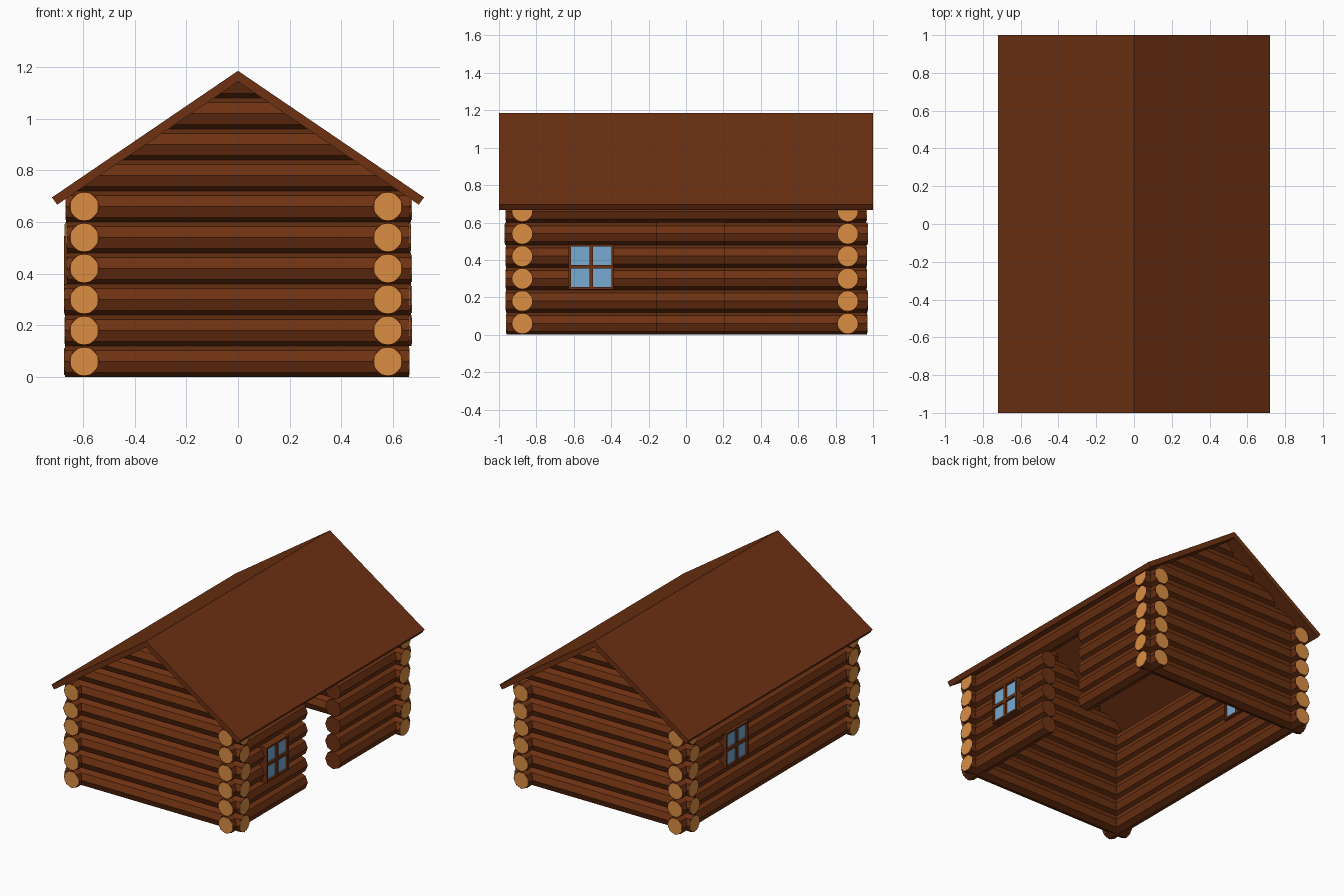
import bpy, bmesh, math, random
from mathutils import Matrix, Vector

cube = bpy.data.objects.get("Cube")
if cube:
    bpy.data.objects.remove(cube)
random.seed(4)


def material(name, rgb):
    m = bpy.data.materials.new(name)
    m.use_nodes = True
    m.diffuse_color = (*rgb, 1)
    m.node_tree.nodes["Principled BSDF"].inputs["Base Color"].default_value = (*rgb, 1)
    return m


WOOD = material("brown_wood", (0.155, 0.031, 0.006))
CUT = material("cut_wood", (0.70, 0.27, 0.055))
GLASS = material("window_blue", (0.19, 0.40, 0.64))

R = 0.06                          # log radius
LEFT_X, RIGHT_X = 0.58, -0.595    # side wall centre lines
FRONT_Y, BACK_Y = -0.875, 0.865   # end wall centre lines
ROWS = 6
RIDGE, EAVE_X, EAVE_Z = 1.185, 0.72, 0.695
SLOPE = (RIDGE - EAVE_Z) / EAVE_X
UNDER = RIDGE - 0.042             # underside of the ridge


def finish(name, bm, mats):
    bmesh.ops.recalc_face_normals(bm, faces=bm.faces)
    mesh = bpy.data.meshes.new(name)
    bm.to_mesh(mesh)
    bm.free()
    for m in mats:
        mesh.materials.append(m)
    ob = bpy.data.objects.new(name, mesh)
    bpy.context.collection.objects.link(ob)
    return ob


def prism(bm, axis, start, end, centre, radius, turn, mat):
    """Octagonal cylinder along x or y between start and end."""
    rot = Matrix.Rotation(math.pi / 2, 4, 'Y' if axis == 'x' else 'X')
    mid = (start + end) / 2
    loc = (mid, *centre) if axis == 'x' else (centre[0], mid, centre[1])
    made = bmesh.ops.create_cone(
        bm, cap_ends=True, segments=8, radius1=radius, radius2=radius, depth=end - start,
        matrix=Matrix.Translation(loc) @ rot @ Matrix.Rotation(turn, 4, 'Z'))
    for f in {f for v in made["verts"] for f in v.link_faces}:
        f.material_index = mat


def log(bm, axis, start, end, centre, cut_start=True, cut_end=True):
    prism(bm, axis, start, end, centre, R, 0, 0)
    for used, p, d in ((cut_start, start, -1), (cut_end, end, 1)):
        if used:
            a, b = sorted((p - d * 0.002, p + d * 0.003))
            prism(bm, axis, a, b, centre, 0.056, math.pi / 8, 1)


def jitter():
    return random.uniform(-0.006, 0.006)


def box(bm, lo, hi):
    lo, hi = Vector(lo), Vector(hi)
    size = Matrix.Diagonal((*(hi - lo), 1))
    bmesh.ops.create_cube(bm, size=1, matrix=Matrix.Translation((lo + hi) / 2) @ size)


# End walls: logs along x, with gable logs trimmed under the roof
for name, y in (("front", FRONT_Y), ("back", BACK_Y)):
    bm = bmesh.new()
    for i in range(ROWS):
        log(bm, 'x', -0.666 + jitter(), 0.666 + jitter(), (y, R + 2 * R * i))
    finish(name + "_wall_logs", bm, [WOOD, CUT])

    bm = bmesh.new()
    for i in range(ROWS, ROWS + 4):
        prism(bm, 'x', -0.64, 0.64, (y, R + 2 * R * i), R, 0, 0)
    for side in (-1, 1):
        geom = bm.verts[:] + bm.edges[:] + bm.faces[:]
        cut = bmesh.ops.bisect_plane(bm, geom=geom, plane_co=(0, 0, UNDER + 0.005),
                                     plane_no=(side * SLOPE, 0, 1), clear_outer=True)
        edges = [e for e in cut["geom_cut"] if isinstance(e, bmesh.types.BMEdge)]
        bmesh.ops.holes_fill(bm, edges=edges, sides=0)
    finish(name + "_gable_logs", bm, [WOOD])

# Side walls: logs along y, with a doorway in the left wall
DOOR = (-0.155, 0.205)
for name, x in (("left", LEFT_X), ("right", RIGHT_X)):
    bm = bmesh.new()
    for i in range(ROWS):
        centre = (x, R + 2 * R * i)
        y0, y1 = -0.963 + jitter(), 0.966 + jitter()
        if name == "left" and i < ROWS - 1:
            log(bm, 'y', y0, DOOR[0], centre, cut_end=False)
            log(bm, 'y', DOOR[1], y1, centre, cut_start=False)
        else:
            log(bm, 'y', y0, y1, centre)
    finish(name + "_wall_logs", bm, [WOOD, CUT])

# Windows: crossed frame bars around a pane, through the wall
HALF, BAR, DEPTH = 0.12, 0.012, 0.078
for name, x, y, z in (("left", LEFT_X, -0.507, 0.363), ("right", RIGHT_X, 0.40, 0.425)):
    bm = bmesh.new()
    for off, w in ((-HALF + BAR / 2, BAR), (0, 0.02), (HALF - BAR / 2, BAR)):
        box(bm, (x - DEPTH, y + off - w / 2, z - HALF), (x + DEPTH, y + off + w / 2, z + HALF))
        box(bm, (x - DEPTH, y - HALF, z + off - w / 2), (x + DEPTH, y + HALF, z + off + w / 2))
    finish(name + "_window_frame", bm, [WOOD])
    bm = bmesh.new()
    p = HALF - BAR / 2
    box(bm, (x - 0.064, y - p, z - p), (x + 0.064, y + p, z + p))
    finish(name + "_window_pane", bm, [GLASS])

# Roof: two slabs meeting at the ridge
bm = bmesh.new()
inner = EAVE_X - 0.02
for s in (-1, 1):
    profile = [(0, RIDGE), (s * EAVE_X, EAVE_Z),
               (s * inner, UNDER - SLOPE * inner), (0, UNDER)]
    face = bm.faces.new([bm.verts.new((px, -1, pz)) for px, pz in profile])
    out = bmesh.ops.extrude_face_region(bm, geom=[face])
    moved = [v for v in out["geom"] if isinstance(v, bmesh.types.BMVert)]
    bmesh.ops.translate(bm, verts=moved, vec=(0, 2, 0))
    if face.is_valid and not any(f is face for e in face.edges for f in e.link_faces):
        bm.faces.new(face.verts)
finish("roof", bm, [WOOD])
